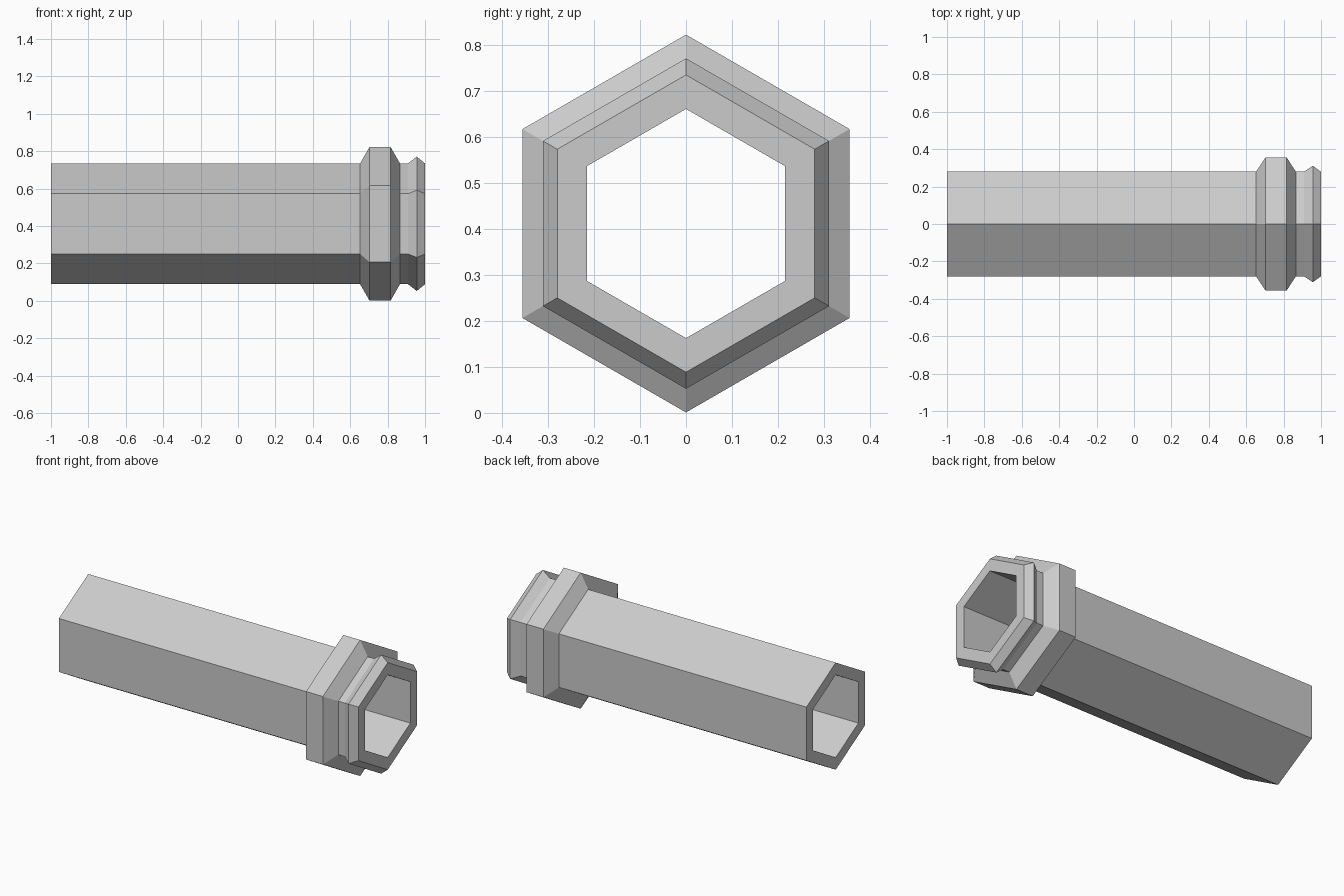
import bpy, bmesh
from math import sin, cos, pi

if "Cube" in bpy.data.objects:
    bpy.data.objects.remove(bpy.data.objects["Cube"])

SIDES = 6
CENTRE_Z = 0.4115
BORE, TUBE, LIP, COLLAR = 0.249, 0.323, 0.359, 0.4105   # corner radii

# closed (x, radius) profile: outer wall left to right, then back through the bore
profile = [
    (-1.0, TUBE), (0.653, TUBE),
    (0.703, COLLAR), (0.816, COLLAR),      # large bevelled collar
    (0.866, TUBE), (0.909, TUBE),          # groove
    (0.956, LIP), (1.0, TUBE),             # pointed end lip
    (1.0, BORE), (-1.0, BORE),             # hexagonal bore
]


def hex_ring(bm, x, r):
    """Hexagon around the x axis with a corner pointing up."""
    return [bm.verts.new((x, r * sin(2 * pi * i / SIDES),
                          CENTRE_Z + r * cos(2 * pi * i / SIDES)))
            for i in range(SIDES)]


# hollow hexagonal tube with collar and lip
bm = bmesh.new()
rings = [hex_ring(bm, x, r) for x, r in profile]
for a, b in zip(rings, rings[1:] + rings[:1]):
    for i in range(SIDES):
        j = (i + 1) % SIDES
        bm.faces.new((a[i], a[j], b[j], b[i]))
bmesh.ops.recalc_face_normals(bm, faces=bm.faces)

mesh = bpy.data.meshes.new("hex_tube")
bm.to_mesh(mesh)
bm.free()
tube = bpy.data.objects.new("hex_tube", mesh)
bpy.context.collection.objects.link(tube)
